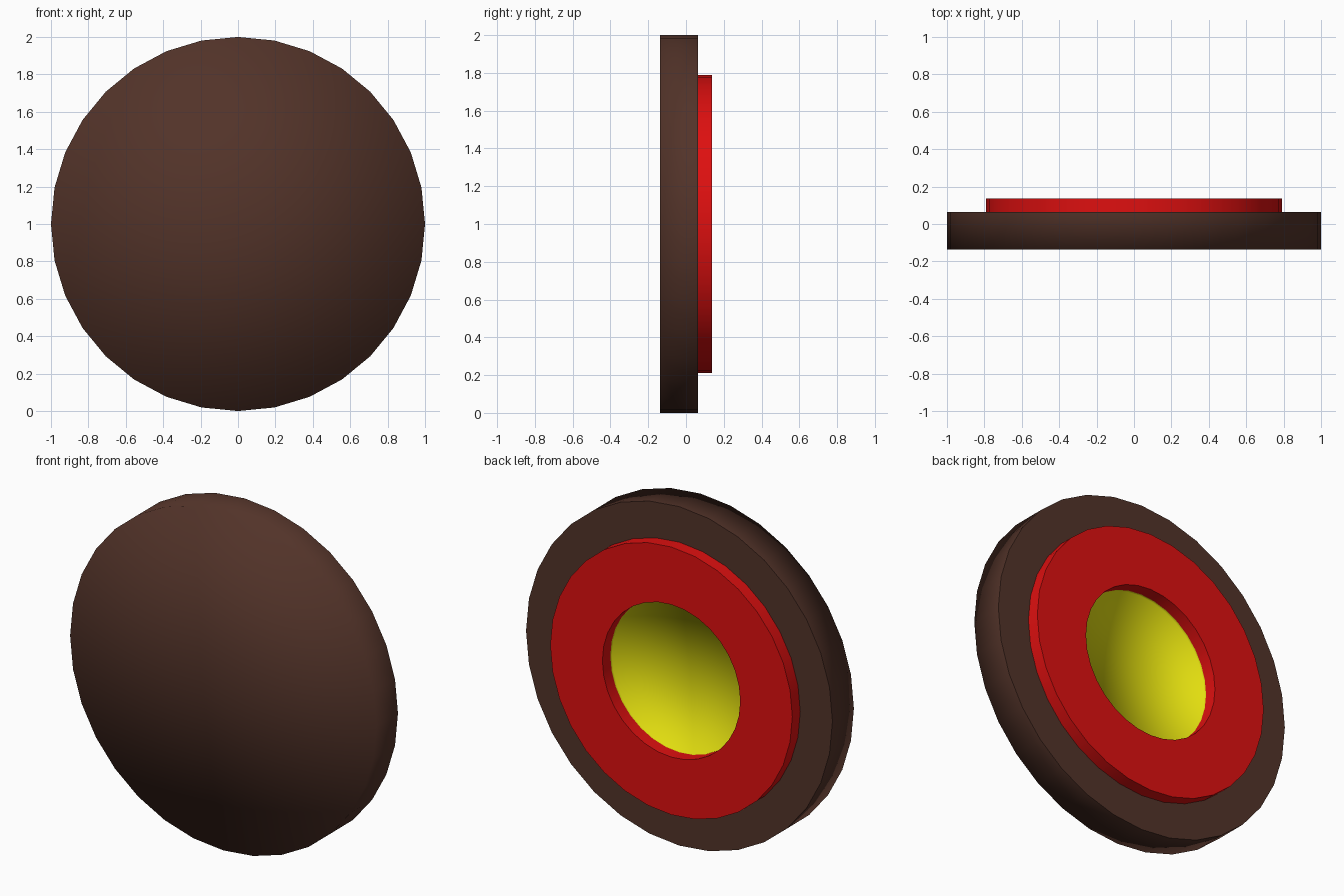
import bpy, bmesh
from math import sin, cos, tau

if "Cube" in bpy.data.objects:
    bpy.data.objects.remove(bpy.data.objects["Cube"])

SIDES = 32
FRONT, BACK, RIM = -0.137, 0.063, 0.137   # depth levels along y
DISC_R, RING_R, HOLE_R = 1.0, 0.79, 0.45


def material(name, rgb):
    mat = bpy.data.materials.new(name)
    mat.use_nodes = True
    mat.diffuse_color = (*rgb, 1)
    bsdf = mat.node_tree.nodes["Principled BSDF"]
    bsdf.inputs["Base Color"].default_value = (*rgb, 1)
    bsdf.inputs["Roughness"].default_value = 0.7
    return mat


def lathe(name, profile, mat, creases=()):
    """Turn (radius, y) points about the y axis; creases lists the sharp corners."""
    bm = bmesh.new()
    rings = []
    for r, y in profile:
        count = SIDES if r else 1
        rings.append([bm.verts.new((r * sin(tau * k / SIDES), y, DISC_R + r * cos(tau * k / SIDES)))
                      for k in range(count)])
    for a, b in zip(rings, rings[1:]):
        for k in range(SIDES):
            n = k + 1
            corners = [a[k % len(a)], a[n % len(a)], b[n % len(b)], b[k % len(b)]]
            face = bm.faces.new(list(dict.fromkeys(corners)))
            face.smooth = True
    for i in creases:
        for k in range(SIDES):
            bm.edges.get((rings[i][k], rings[i][(k + 1) % SIDES])).smooth = False
    mesh = bpy.data.meshes.new(name)
    bm.to_mesh(mesh)
    bm.free()
    mesh.materials.append(mat)
    obj = bpy.data.objects.new(name, mesh)
    bpy.context.collection.objects.link(obj)
    return obj


brown = material("dark brown", (0.085, 0.033, 0.022))
red = material("bright red", (0.73, 0.005, 0.005))
yellow = material("strong yellow", (0.76, 0.73, 0.005))

# Thick disc with a softly shaded front
lathe("backing_disc", [(0, FRONT), (DISC_R, FRONT), (DISC_R, BACK), (HOLE_R, BACK)], brown, [2])

# Raised ring on the back
lathe("raised_ring", [(RING_R, BACK), (RING_R, RIM), (HOLE_R, RIM), (HOLE_R, BACK)], red, [1, 2])

# Shallow pan at the bottom of the hole, shaded like a bowl
lathe("centre_pan", [(HOLE_R, BACK), (HOLE_R, BACK - 0.015), (0, BACK - 0.015)], yellow)

# Make the turned surfaces face outward
for name in ("backing_disc", "raised_ring", "centre_pan"):
    mesh = bpy.data.objects[name].data
    wall = next(p for p in mesh.polygons if abs(p.normal.y) < 0.5)
    radial = wall.center.x * wall.normal.x + (wall.center.z - DISC_R) * wall.normal.z
    if (radial < 0) != (name == "centre_pan"):
        mesh.flip_normals()
